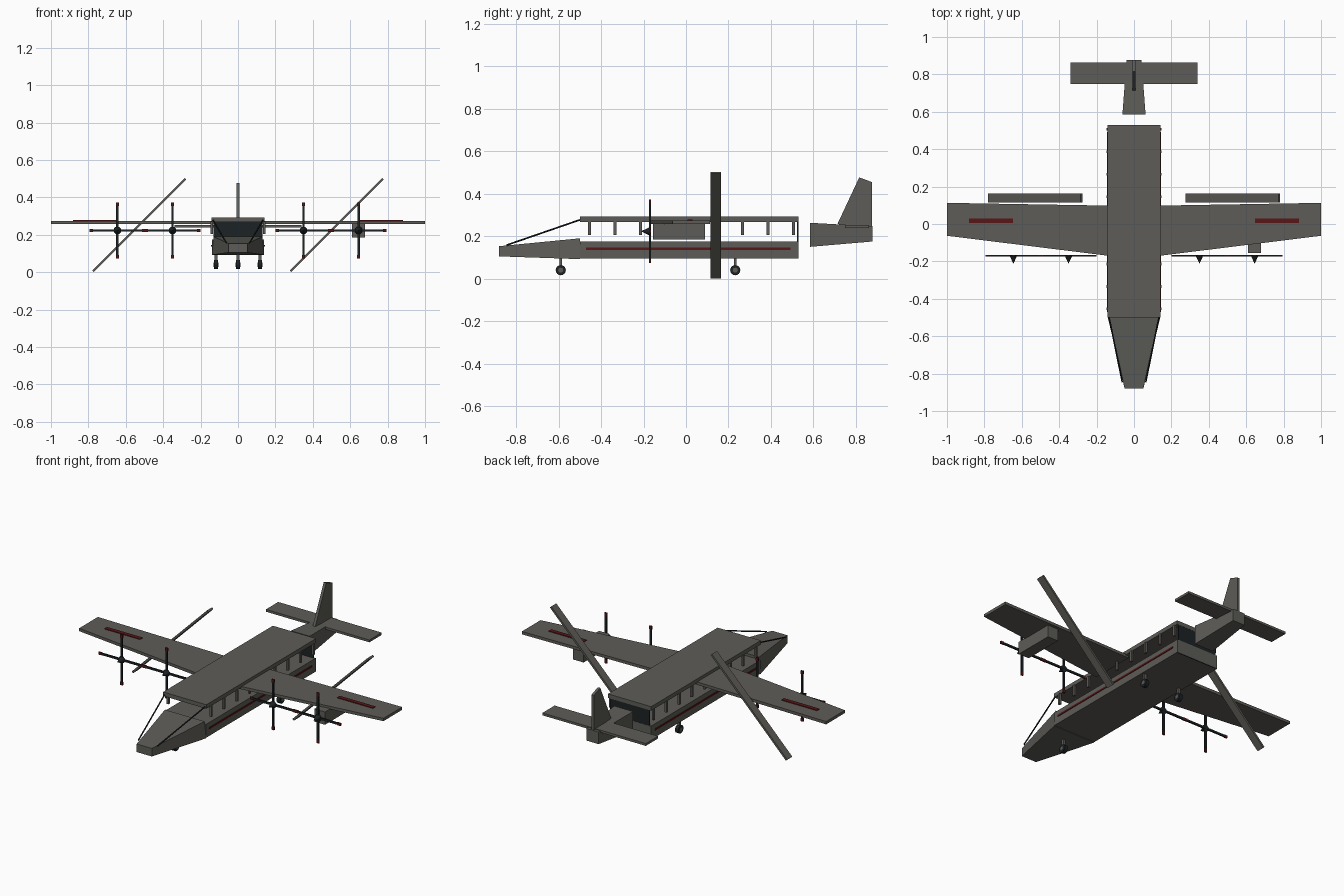
import bpy, bmesh
from math import radians, pi
from mathutils import Vector

if "Cube" in bpy.data.objects:
    bpy.data.objects.remove(bpy.data.objects["Cube"])

DZ = -0.005  # ground offset


def material(name, rgb):
    m = bpy.data.materials.new(name)
    m.diffuse_color = (*rgb, 1)
    m.use_nodes = True
    m.node_tree.nodes["Principled BSDF"].inputs["Base Color"].default_value = m.diffuse_color
    return m


GREY = material("hull_grey", (0.11, 0.107, 0.095))
DARK = material("dark_trim", (0.012, 0.016, 0.018))
RED = material("red_trim", (0.10, 0.008, 0.008))


def finish(name, bm, mat, loc=(0, 0, 0), rot=(0, 0, 0)):
    bmesh.ops.recalc_face_normals(bm, faces=bm.faces)
    me = bpy.data.meshes.new(name)
    bm.to_mesh(me)
    bm.free()
    me.materials.append(mat)
    ob = bpy.data.objects.new(name, me)
    ob.location = Vector(loc) + Vector((0, 0, DZ))
    ob.rotation_euler = rot
    bpy.context.collection.objects.link(ob)
    return ob


def loft(name, a, b, mat):
    """Closed solid between two matching polygons."""
    bm = bmesh.new()
    va, vb = [bm.verts.new(p) for p in a], [bm.verts.new(p) for p in b]
    bm.faces.new(va)
    bm.faces.new(vb)
    n = len(a)
    for i in range(n):
        j = (i + 1) % n
        bm.faces.new((va[i], va[j], vb[j], vb[i]))
    return finish(name, bm, mat)


def box(name, x, y, z, mat, rot=(0, 0, 0)):
    """Box from (min, max) ranges, rotated about its centre."""
    bm = bmesh.new()
    bmesh.ops.create_cube(bm, size=1)
    bmesh.ops.scale(bm, verts=bm.verts, vec=[r[1] - r[0] for r in (x, y, z)])
    return finish(name, bm, mat, [(r[0] + r[1]) / 2 for r in (x, y, z)], rot)


def cone(name, r1, r2, depth, loc, rot, mat, n=16):
    bm = bmesh.new()
    bmesh.ops.create_cone(bm, cap_ends=True, segments=n, radius1=r1, radius2=r2, depth=depth)
    return finish(name, bm, mat, loc, rot)


def rod(name, a, b, r, mat):
    a, b = Vector(a), Vector(b)
    q = (b - a).to_track_quat('Z', 'Y').to_euler()
    return cone(name, r, r, (b - a).length, (a + b) / 2, q, mat, 8)


def section(y, top_w, bot_w, z0, z1):
    return [(-bot_w, y, z0), (bot_w, y, z0), (top_w, y, z1), (-top_w, y, z1)]


# Fuselage, roof, rear panel, nose
box("fuselage", (-.14, .14), (-.5, .53), (.10, .18), GREY)
box("roof", (-.142, .142), (-.5, .53), (.273, .297), GREY)
box("rear_panel", (-.13, .13), (.523, .529), (.10, .275), DARK)
loft("nose", section(-.88, .05, .05, .11, .158), section(-.5, .13, .14, .097, .195), GREY)

# Tail boom, tailplane, fin
loft("tail_boom", section(.585, .062, .062, .155, .268), section(.878, .04, .04, .18, .252), GREY)
box("tailplane", (-.34, .34), (.748, .863), (.244, .258), GREY)
fin = [(.713, .262), (.816, .482), (.876, .46), (.876, .247)]
loft("fin", [(-.008, y, z) for y, z in fin], [(.008, y, z) for y, z in fin], GREY)

for s, side in ((-1, "left"), (1, "right")):
    # Tapered wing with red marking
    root = [(s * .12, y, z) for y, z in ((-.172, .262), (.098, .262), (.098, .279), (-.172, .279))]
    tip = [(s, y, z) for y, z in ((-.063, .262), (.113, .262), (.113, .279), (-.063, .279))]
    loft(f"{side}_wing", root, tip, GREY)
    c = s * .765
    box(f"{side}_wing_stripe", (c - .117, c + .117), (.006, .03), (.277, .283), RED)
    # Tilted flap behind the wing
    c = s * .528
    box(f"{side}_flap", (c - .35, c + .35), (.116, .164), (.2505, .2625), GREY,
        (0, radians(-45), 0))
    # Side stripe, window posts, windscreen wire
    c = s * .141
    box(f"{side}_side_stripe", (c - .003, c + .003), (-.47, .493), (.141, .151), RED)
    for i in range(9):
        y = -.454 + i * .12
        box(f"{side}_window_post", (c - .006, c + .006), (y - .007, y + .007), (.21, .275), GREY)
    rod(f"{side}_windscreen_wire", (s * .133, -.5, .282), (s * .063, -.845, .163), .004, DARK)
    # Propellers
    for x in (.35, .645):
        p = (s * x, -.17, .228)
        cone(f"{side}_spinner", .021, 0, .045, (p[0], -.19, p[2]), (pi / 2, 0, 0), DARK, 12)
        for k in range(4):
            ang = k * pi / 2
            d = Vector((round(-1 * (k == 3) + (k == 1)), 0, (k == 0) - (k == 2)))
            for name, r0, r1, w, mat in (("blade", 0, .135, .006, DARK), ("blade_tip", .131, .15, .008, RED)):
                m = Vector(p) + d * (r0 + r1) / 2
                h = (r1 - r0) / 2
                box(f"{side}_{name}", (m.x - w, m.x + w), (m.y - .004, m.y + .004),
                    (m.z - h, m.z + h), mat, (0, ang, 0))

# Single engine pod under the right wing
box("engine_pod", (.61, .68), (-.155, .09), (.19, .266), GREY)

# Landing gear
for name, x, y in (("nose", 0, -.59), ("left", -.118, .232), ("right", .118, .232)):
    cone(f"{name}_wheel", .024, .024, .022, (x, y, .045), (0, pi / 2, 0), DARK, 16)
    cone(f"{name}_wheel_hub", .012, .012, .025, (x, y, .045), (0, pi / 2, 0), GREY, 12)
    box(f"{name}_gear_strut", (x - .008, x + .008), (y - .007, y + .007), (.05, .105), GREY)
